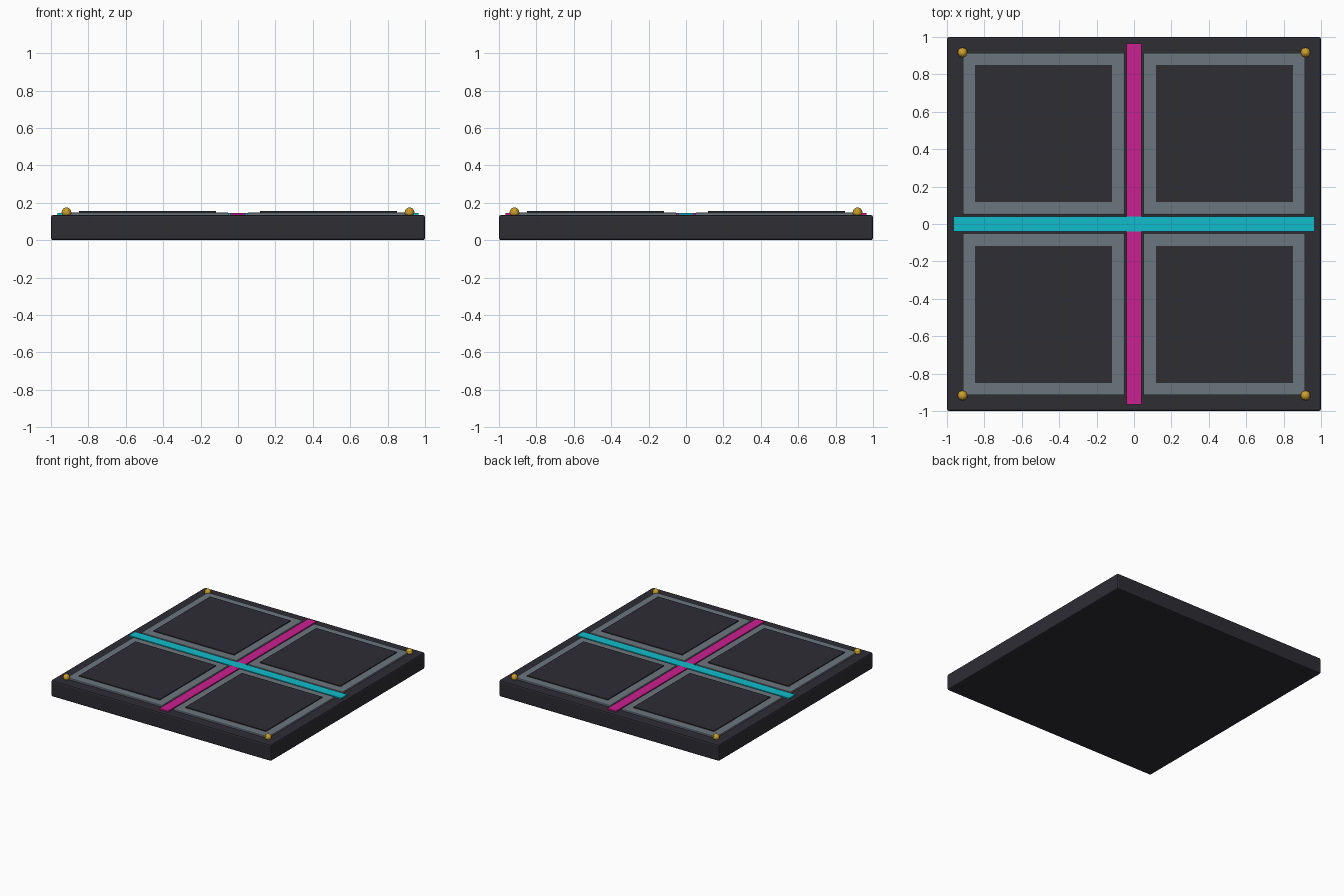
import bpy
from itertools import product

cube = bpy.data.objects.get("Cube")
if cube:
    bpy.data.objects.remove(cube, do_unlink=True)


def material(name, rgb):
    m = bpy.data.materials.new(name)
    m.use_nodes = True
    color = (*rgb, 1)
    m.diffuse_color = color
    m.node_tree.nodes["Principled BSDF"].inputs["Base Color"].default_value = color
    return m


charcoal = material("charcoal", (0.026, 0.026, 0.034))
steel = material("steel grey", (0.15, 0.18, 0.21))
cyan = material("cyan", (0.006, 0.50, 0.60))
magenta = material("magenta", (0.59, 0.014, 0.28))
gold = material("gold", (0.60, 0.35, 0.025))


def box(name, center, size, z0, z1, mat, bevel=0):
    """Box given by its plan centre, plan size and height range."""
    bpy.ops.mesh.primitive_cube_add(size=1, location=(*center, (z0 + z1) / 2))
    ob = bpy.context.object
    ob.name = name
    ob.scale = (*size, z1 - z0)
    bpy.ops.object.transform_apply(location=False, rotation=False, scale=True)
    ob.data.materials.append(mat)
    if bevel:
        mod = ob.modifiers.new("edge bevel", "BEVEL")
        mod.width = bevel
        mod.segments = 2
    return ob


# Slab
TOP = 0.135
box("base_slab", (0, 0), (2, 2), 0, TOP, charcoal, 0.012)

# Four framed panels and the corner studs
for sx, sy in product((-1, 1), repeat=2):
    tag = ("back" if sy > 0 else "front") + ("_left" if sx > 0 else "_right")
    mid = (sx * 0.483, sy * 0.483)
    box("panel_border_" + tag, mid, (0.865, 0.865), TOP - 0.01, 0.148, steel, 0.005)
    box("panel_inset_" + tag, mid, (0.733, 0.733), TOP, 0.155, charcoal)

    bpy.ops.mesh.primitive_uv_sphere_add(
        segments=12, ring_count=8, radius=0.026, location=(sx * 0.917, sy * 0.917, 0.149))
    stud = bpy.context.object
    stud.name = "corner_stud_" + tag
    stud.data.materials.append(gold)

# Crossing light strips
box("lengthwise_strip", (0, 0), (0.08, 1.93), TOP - 0.01, 0.145, magenta)
box("crosswise_strip", (0, 0), (1.93, 0.08), TOP - 0.01, 0.1455, cyan)
